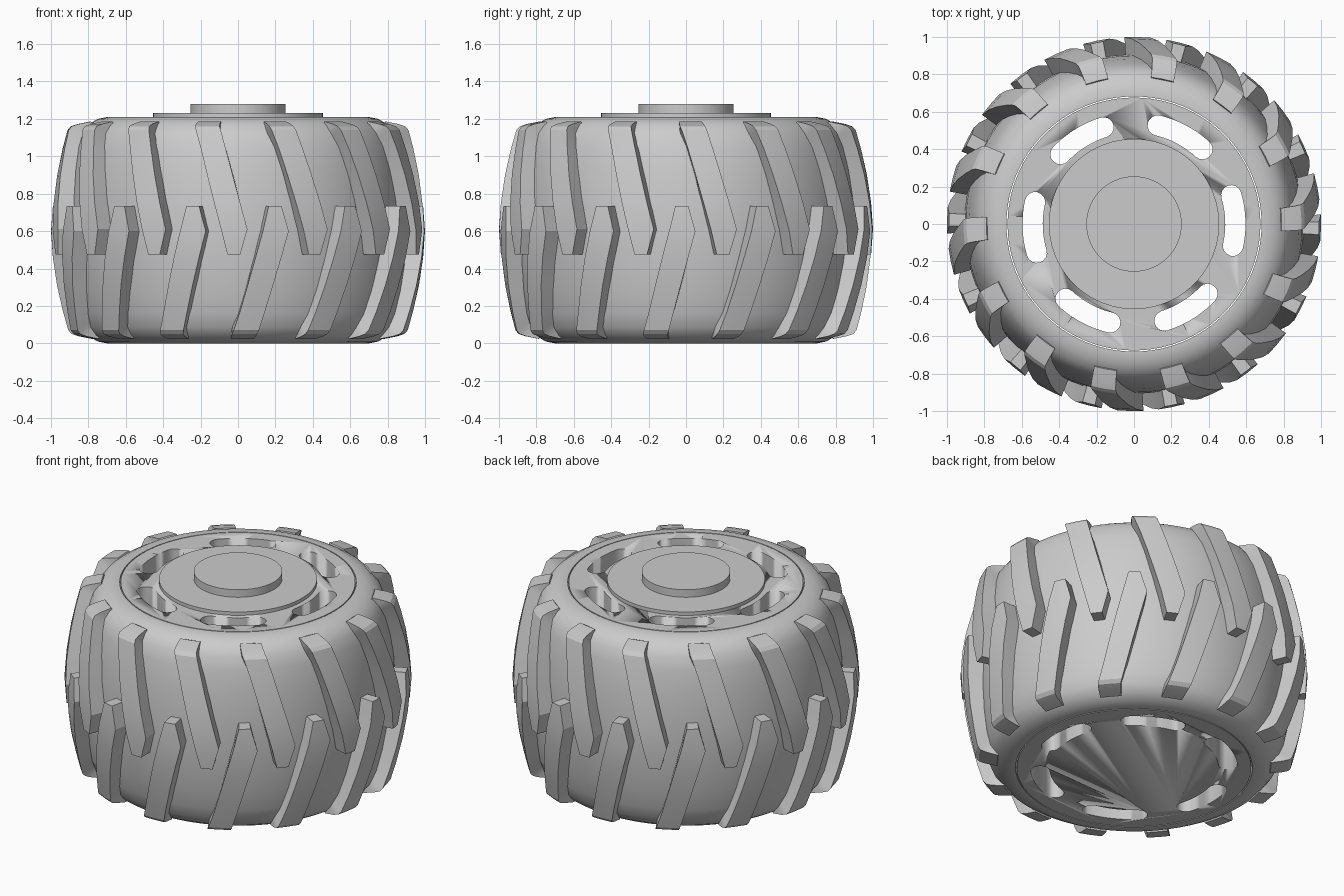
import bpy, bmesh
from math import sin, cos, radians, pi

if "Cube" in bpy.data.objects:
    bpy.data.objects.remove(bpy.data.objects["Cube"])

MID = 0.605          # height of the tread centre line
LUGS = 14            # lugs per row


def finish(name, bm, angle=30):
    bmesh.ops.recalc_face_normals(bm, faces=bm.faces)
    me = bpy.data.meshes.new(name)
    bm.to_mesh(me)
    bm.free()
    me.shade_smooth()
    me.set_sharp_from_angle(angle=radians(angle))
    ob = bpy.data.objects.new(name, me)
    bpy.context.collection.objects.link(ob)
    return ob


def polar(r, a, z):
    return (r * cos(a), r * sin(a), z)


def loft(bm, rings, closed=False):
    """Skin a list of point rings; cap the ends unless closed."""
    vs = [[bm.verts.new(p) for p in ring] for ring in rings]
    n = len(vs[0])
    pairs = list(zip(vs, vs[1:])) + ([(vs[-1], vs[0])] if closed else [])
    for a, b in pairs:
        for i in range(n):
            j = (i + 1) % n
            bm.faces.new((a[i], a[j], b[j], b[i]))
    if not closed:
        bm.faces.new(vs[0])
        bm.faces.new(vs[-1])


def disc(name, r, z0, z1, seg=96):
    bm = bmesh.new()
    loft(bm, [[polar(r, 2 * pi * i / seg, z) for i in range(seg)] for z in (z0, z1)])
    return finish(name, bm)


# tyre carcass: half profile mirrored about the centre line, then revolved
half = [(0.907, MID), (0.90, 0.78), (0.883, 0.93), (0.86, 1.05), (0.835, 1.125),
        (0.80, 1.17), (0.75, 1.2), (0.70, 1.21), (0.682, 1.21)]
profile = [(r, 2 * MID - z) for r, z in half[:0:-1]] + half
bm = bmesh.new()
loft(bm, [[polar(r, 2 * pi * i / 84, z) for r, z in profile] for i in range(84)], True)
finish("tyre", bm)

# tread lugs: outer r, z, inner r, inner z, trailing and leading angle
stations = [(0.99, 0.475, 0.87, 0.475, -3.3, 0.7),
            (1.0, 0.61, 0.87, 0.61, -5.2, 2.9),
            (0.99, 0.75, 0.86, 0.75, -7.4, 0.7),
            (0.968, 0.90, 0.85, 0.90, -9.8, -1.7),
            (0.938, 1.04, 0.83, 1.02, -12.2, -4.0),
            (0.912, 1.14, 0.80, 1.08, -14.3, -5.8),
            (0.895, 1.16, 0.79, 1.09, -14.9, -6.3),
            (0.86, 1.172, 0.78, 1.10, -15.2, -6.5),
            (0.79, 1.186, 0.76, 1.12, -15.6, -6.7)]


def tread_row(name, flip, start):
    bm = bmesh.new()
    for k in range(LUGS):
        base = start + 360 * k / LUGS
        rings = []
        for r, z, ri, zi, t, l in stations:
            if flip:
                z, zi = 2 * MID - z, 2 * MID - zi
            t, l = radians(base + t), radians(base + l)
            m = (t + l) / 2
            rings.append([polar(ri, t, zi), polar(r, t, z), polar(r, m, z),
                          polar(r, l, z), polar(ri, l, zi)])
        loft(bm, rings)
    finish(name, bm, 25)


tread_row("upper_tread_lugs", False, -90)
tread_row("lower_tread_lugs", True, 0)

# wheel disc with six curved slots cut right through
rim = disc("wheel_disc", 0.676, 0.0, 1.21)
bm = bmesh.new()
R, W, SPAN = 0.542, 0.054, radians(14.5)
for k in range(6):
    c = radians(2 + 60 * k)
    outline = [(R + W, c - SPAN + 2 * SPAN * i / 10) for i in range(11)]
    inner = [(R - W, a) for _, a in outline[::-1]]

    def cap(a, s):
        pts = []
        for i in range(1, 8):
            q = pi * i / 8
            u, v = R + s * W * cos(q), s * W * sin(q)
            pts.append((u * cos(a) - v * sin(a), u * sin(a) + v * cos(a)))
        return pts

    pts = ([(r * cos(a), r * sin(a)) for r, a in outline] + cap(c + SPAN, 1)
           + [(r * cos(a), r * sin(a)) for r, a in inner] + cap(c - SPAN, -1))
    loft(bm, [[(x, y, z) for x, y in pts] for z in (-0.1, 1.4)])
cutter = finish("slot_cutter", bm)
cutter.hide_render = True
cutter.hide_set(True)
mod = rim.modifiers.new("slots", "BOOLEAN")
mod.operation = "DIFFERENCE"
mod.solver = "EXACT"
mod.object = cutter

# raised centre plate and hub cap
disc("centre_plate", 0.455, 1.2, 1.232)
disc("hub_cap", 0.255, 1.22, 1.28, 64)
